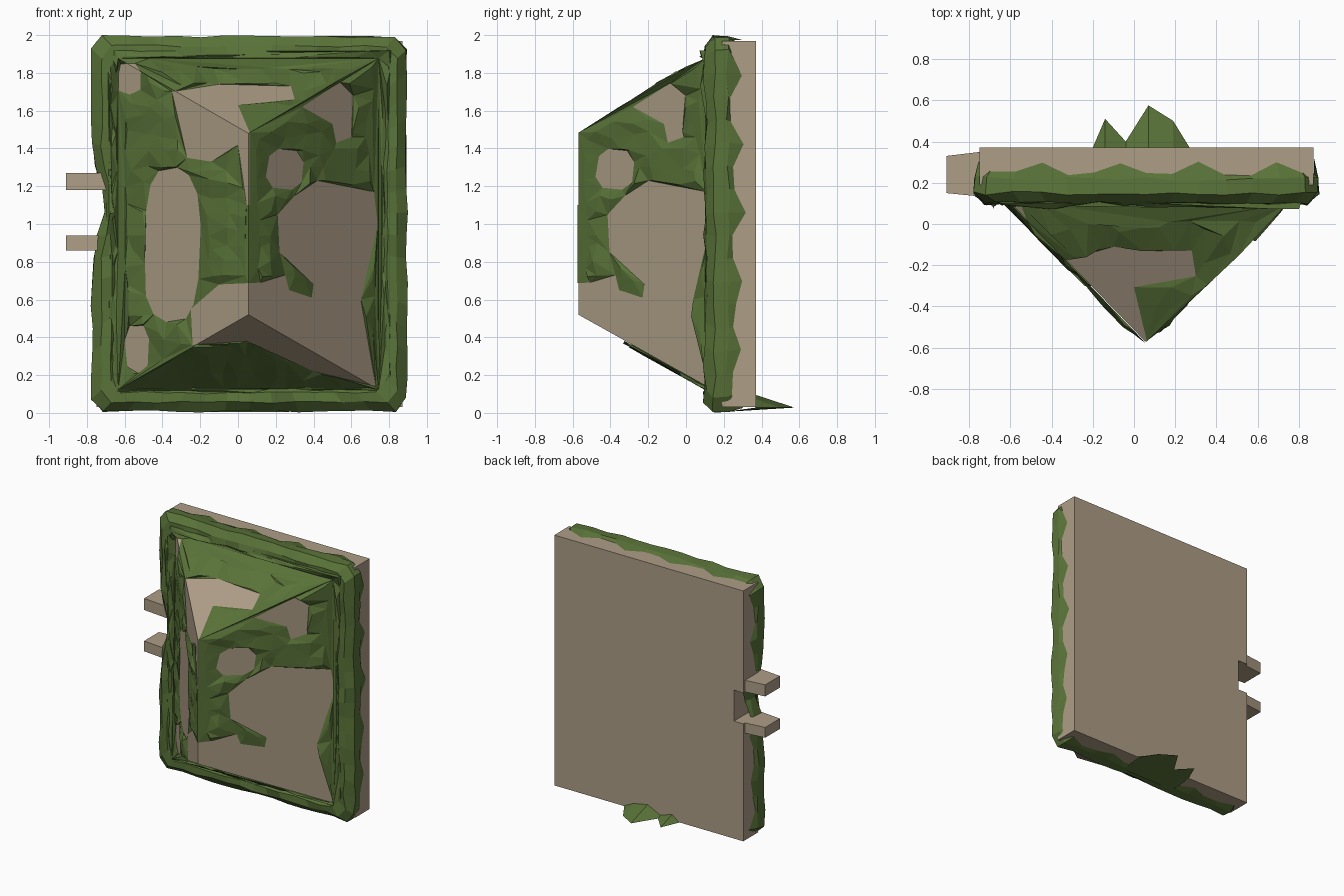
import bpy, bmesh, random, math
from mathutils import Vector
from mathutils.geometry import delaunay_2d_cdt

if "Cube" in bpy.data.objects:
    bpy.data.objects.remove(bpy.data.objects["Cube"])

random.seed(4)


def material(name, rgb):
    m = bpy.data.materials.new(name)
    m.diffuse_color = (*rgb, 1)
    m.use_nodes = True
    m.node_tree.nodes["Principled BSDF"].inputs["Base Color"].default_value = m.diffuse_color
    return m


stone = material("stone", (0.42, 0.34, 0.24))
moss = material("moss", (0.10, 0.17, 0.04))


def make(name, verts, faces, mat):
    bm = bmesh.new()
    vs = [bm.verts.new(v) for v in verts]
    for f in faces:
        bm.faces.new([vs[i] for i in f])
    bmesh.ops.recalc_face_normals(bm, faces=bm.faces)
    me = bpy.data.meshes.new(name)
    bm.to_mesh(me)
    bm.free()
    me.materials.append(mat)
    ob = bpy.data.objects.new(name, me)
    bpy.context.collection.objects.link(ob)
    return ob


def prism(name, front, back, mat):
    n = len(front)
    faces = [tuple(range(n)), tuple(range(n, 2 * n))]
    faces += [(i, (i + 1) % n, n + (i + 1) % n, n + i) for i in range(n)]
    return make(name, front + back, faces, mat)


def rect(x0, z0, x1, z1):
    return [(x0, z0), (x1, z0), (x1, z1), (x0, z1)]


# back slab with a notch in its left edge
outline = rect(-.75, .03, .87, 1.97) + [(-.75, 1.18), (-.67, 1.18), (-.67, .94), (-.75, .94)]
prism("slab", [(x, .19, z) for x, z in outline], [(x, .37, z) for x, z in outline], stone)

# two tapered pegs above and below the notch
for name, z0, z1 in (("lower_peg", .86, .94), ("upper_peg", 1.18, 1.27)):
    prism(name, [(-.91, y, z) for y, z in rect(.15, z0, .33, z1)],
          [(-.66, y, z) for y, z in rect(.125, z0, .36, z1)], stone)

# wedge-shaped hipped block on the front
RX, RY, Z0, Z1, SX, SZ = .055, -.57, .52, 1.48, 1.03, 1.79


def base(y):
    dx, dz = (y - RY) / SX, (y - RY) / SZ
    return rect(RX - dx, Z0 - dz, RX + dx, Z1 + dz)


make("hipped_block", [(x, .2, z) for x, z in base(.2)] + [(RX, RY, Z0), (RX, RY, Z1)],
     [(0, 1, 2, 3), (0, 1, 4), (2, 3, 5), (1, 2, 5, 4), (3, 0, 4, 5)], stone)


def surface(x, z):
    return min(.14, RY + max(abs(x - RX) * SX, (z - Z1) * SZ, (Z0 - z) * SZ))


# bare patches in the moss, as seen from the front
def blob(cx, cz, rx, rz, n, power=.7):
    pts = []
    for k in range(n):
        a = math.tau * (k + .3) / n
        c, s = math.cos(a), math.sin(a)
        pts.append((cx + rx * math.copysign(abs(c) ** power, c) * random.uniform(.93, 1.05),
                    cz + rz * math.copysign(abs(s) ** power, s)))
    return pts


holes = [blob(-.58, 1.77, .07, .085, 7), blob(-.35, .89, .15, .41, 14),
         blob(-.535, .34, .065, .13, 7), blob(.25, 1.29, .1, .11, 8)]
holes.append([(.34, 1.62), (.54, 1.75), (.61, 1.68), (.6, 1.46), (.52, 1.43), (.5, 1.53)])
holes.append([(-.35, 1.7), (-.27, 1.35), (-.14, 1.33), (0, 1.42), (.045, 1.1), (.06, 1.1),
              (.06, 1.49), (0, 1.63), (.3, 1.66), (.28, 1.73), (-.1, 1.74)])
holes.append([(.3, 1.15), (.42, 1.23), (.72, 1.17), (.74, 1), (.65, .6), (.73, .14),
              (.4, .22), (.05, .38), (-.24, .36), (-.25, .55), (-.1, .68), (.12, .69),
              (.25, .73), (.27, .65), (.39, .61), (.4, .68), (.22, .85), (.21, 1.05)])


def inside(p, poly):
    hit = False
    for (x0, z0), (x1, z1) in zip(poly, poly[1:] + poly[:1]):
        if (z0 > p[1]) != (z1 > p[1]) and p[0] < x0 + (p[1] - z0) / (z1 - z0) * (x1 - x0):
            hit = not hit
    return hit


# moss sheet: triangulated in the front plane, then laid over the block
points, edges = [], []


def constrain(pts, closed=True):
    s = len(points)
    points.extend(Vector(p) for p in pts)
    edges.extend((s + i, s + i + 1) for i in range(len(pts) - 1))
    if closed:
        edges.append((s + len(pts) - 1, s))


corners = base(.14)
constrain(rect(-.70, .08, .82, 1.92))
constrain(corners)
constrain([corners[0], (RX, Z0), (RX, Z1), corners[3]], False)
constrain([corners[1], (RX, Z0)], False)
constrain([corners[2], (RX, Z1)], False)
for h in holes:
    constrain(h)
for i in range(18):
    for j in range(22):
        p = Vector((-.66 + i * .085 + random.uniform(-.025, .025),
                    .11 + j * .085 + random.uniform(-.025, .025)))
        if not any(inside(p, h) for h in holes):
            points.append(p)
pts, _, tris, *_ = delaunay_2d_cdt(points, edges, [], 0, 1e-4)
tris = [tuple(t) for t in tris]
tris = [t for t in tris if not any(inside(sum((pts[i] for i in t), Vector((0, 0))) / 3, h)
                                   for h in holes)]
count = {}
for t in tris:
    for a, b in zip(t, t[1:] + t[:1]):
        k = (min(a, b), max(a, b))
        count[k] = count.get(k, 0) + 1
border = {i for k, c in count.items() if c == 1 for i in k}
used = sorted({i for t in tris for i in t})
index = {v: k for k, v in enumerate(used)}
verts = []
for i in used:
    x, z = pts[i]
    y = surface(x, z)
    lift = .005 if i in border else random.uniform(.015, .045)
    if i not in border and z > 1.72:
        lift *= 1.6
    if y < -.5:
        lift = min(lift, .012)
    verts.append((x, y - lift, z))
make("moss_sheet", verts, [tuple(index[i] for i in t) for t in tris], moss)

# lumpy moss rim wrapped over the slab's front edges
ring = []
for a, b, n in (((-1, -1), (1, -1), 13), ((1, -1), (1, 1), 16),
                ((1, 1), (-1, 1), 13), ((-1, 1), (-1, -1), 16)):
    for k in range(n):
        t = .035 + .93 * k / (n - 1)
        ring.append((a[0] + (b[0] - a[0]) * t, a[1] + (b[1] - a[1]) * t))
profile = [(.004, .265), (.026, .22), (.03, .15), (-.02, .10), (-.07, .10), (-.13, .15)]
n = len(ring)
verts = []
for level, (off, y) in enumerate(profile):
    for k, (u, v) in enumerate(ring):
        o = off - (random.uniform(0, .014) if 0 < level < 5 else 0)
        yy = y + random.uniform(-.012, .012)
        if level == 0:
            yy += (.035 if k % 3 == 0 else -.02) + random.uniform(-.01, .01)
        x, z = .06 + u * (.81 + o), 1 + v * (.97 + o)
        if u < -.9 and level < 4:
            x += .07 * math.exp(-((z - 1.1) / .17) ** 2)
        verts.append((x, yy, z))
faces = [(r * n + k, r * n + (k + 1) % n, (r + 1) * n + (k + 1) % n, (r + 1) * n + k)
         for r in range(len(profile) - 1) for k in range(n)]
make("moss_rim", verts, faces, moss)

# spiky moss tuft creeping out behind the foot of the slab
tips = [(-.2, .37), (-.14, .51), (-.04, .4), (.07, .575), (.19, .5), (.27, .37)]
verts = [(x, .2, .005) for x, _ in tips] + [(x, y, .028) for x, y in tips]
verts += [(x, .365, .035 + .3 * (y - .37)) for x, y in tips]
make("moss_tuft", verts, [(r + k, r + k + 1, r + k + 7, r + k + 6)
                          for r in (0, 6) for k in range(5)], moss)
